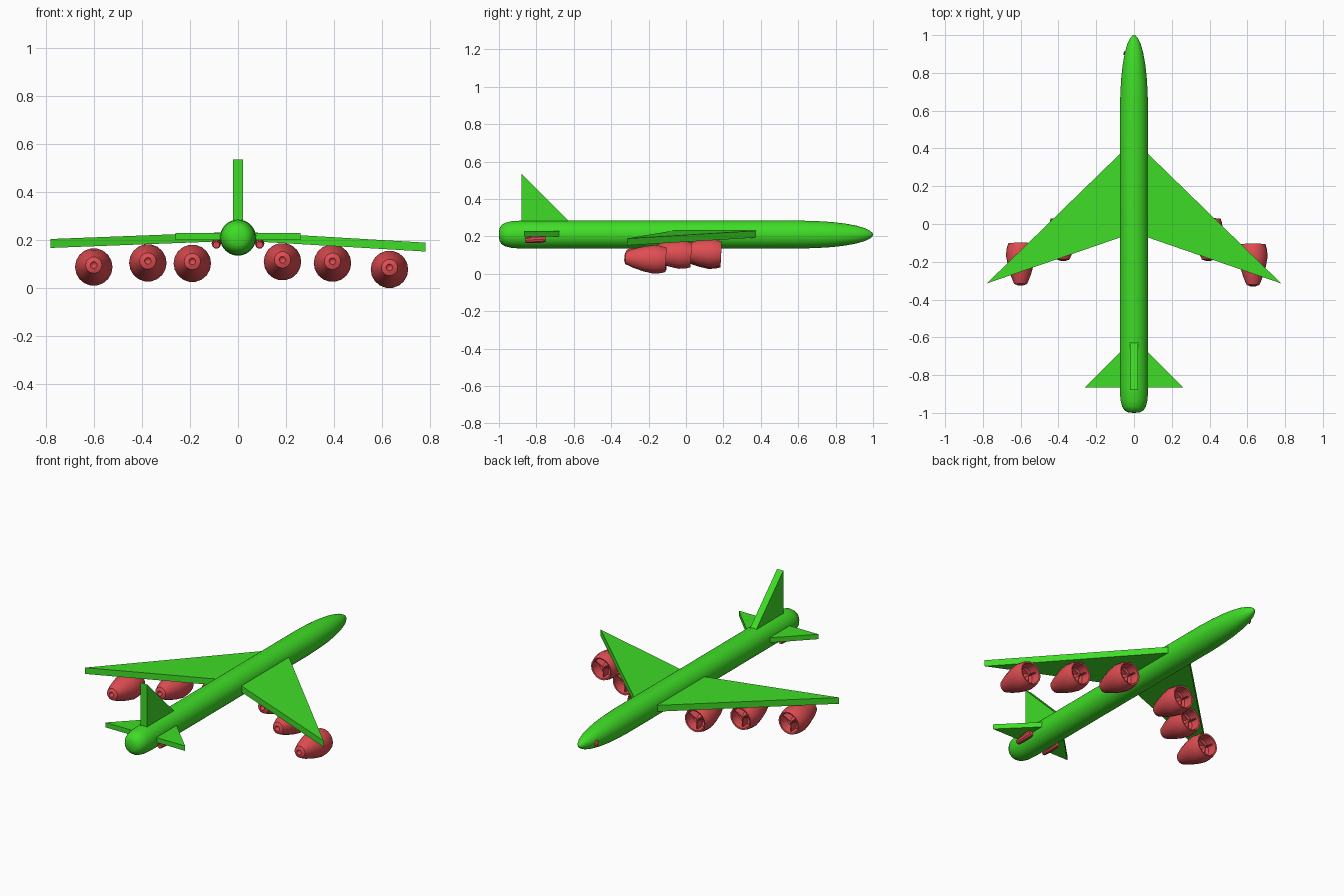
import bpy, bmesh, math
from mathutils import Matrix, Vector

if "Cube" in bpy.data.objects:
    bpy.data.objects.remove(bpy.data.objects["Cube"])


def material(name, rgb):
    m = bpy.data.materials.new(name)
    m.diffuse_color = (*rgb, 1)
    m.use_nodes = True
    m.node_tree.nodes["Principled BSDF"].inputs["Base Color"].default_value = m.diffuse_color
    return m


GREEN = material("bright green", (0.05, 0.72, 0.02))
RED = material("soft red", (0.74, 0.075, 0.085))


def finish(bm, name, mat, smooth=None):
    bmesh.ops.remove_doubles(bm, verts=bm.verts, dist=1e-5)
    bmesh.ops.recalc_face_normals(bm, faces=bm.faces)
    me = bpy.data.meshes.new(name)
    bm.to_mesh(me)
    bm.free()
    me.materials.append(mat)
    ob = bpy.data.objects.new(name, me)
    bpy.context.collection.objects.link(ob)
    if smooth:
        bpy.ops.object.select_all(action='DESELECT')
        bpy.context.view_layer.objects.active = ob
        ob.select_set(True)
        bpy.ops.object.shade_smooth_by_angle(angle=math.radians(smooth))
    return ob


def lathe(bm, profile, sides):
    """Spin (y, radius) points around the y axis."""
    rings = []
    for y, r in profile:
        rings.append([bm.verts.new((r * math.cos(2 * math.pi * i / sides), y,
                                    r * math.sin(2 * math.pi * i / sides)))
                      for i in range(sides)] if r > 0 else [bm.verts.new((0, y, 0))])
    for a, b in zip(rings, rings[1:]):
        for i in range(sides):
            j = (i + 1) % sides
            quad = [a[i % len(a)], a[j % len(a)], b[j % len(b)], b[i % len(b)]]
            bm.faces.new(list(dict.fromkeys(quad)))


def slab(name, points, offset, mat=GREEN):
    """Flat polygon extruded by an offset vector."""
    bm = bmesh.new()
    lo = [bm.verts.new(p) for p in points]
    hi = [bm.verts.new(Vector(p) + Vector(offset)) for p in points]
    bm.faces.new(lo)
    bm.faces.new(hi)
    n = len(lo)
    for i in range(n):
        bm.faces.new([lo[i], lo[(i + 1) % n], hi[(i + 1) % n], hi[i]])
    return finish(bm, name, mat)


# Fuselage: blunt tail, long pointed nose
bm = bmesh.new()
lathe(bm, [(-1, 0), (-0.998, 0.03), (-0.988, 0.049), (-0.967, 0.063), (-0.93, 0.072),
           (-0.87, 0.075), (0.6, 0.075), (0.7, 0.072), (0.78, 0.067), (0.85, 0.059),
           (0.91, 0.048), (0.955, 0.035), (0.985, 0.02), (0.997, 0.009), (1, 0)], 40)
fuselage = finish(bm, "fuselage", GREEN, 40)
fuselage.location.z = 0.21

# Swept wings and tailplanes
for side, s, tip_z in (("left", -1, 0.167), ("right", 1, 0.152)):
    slab(side + "_wing", [(s * 0.05, 0.395, 0.195), (s * 0.78, -0.315, tip_z),
                          (s * 0.05, -0.063, 0.195)], (0, 0, 0.037))
    slab(side + "_tailplane", [(s * 0.04, -0.645, 0.2), (s * 0.26, -0.865, 0.2),
                               (s * 0.04, -0.865, 0.2)], (0, 0, 0.029))

# Tail fin
slab("tail_fin", [(-0.02, -0.88, 0.26), (-0.02, -0.88, 0.535),
                  (-0.02, -0.625, 0.28), (-0.02, -0.625, 0.26)], (0.04, 0, 0))


# Engines: hollow intake at the front, nozzle cone at the rear
def engine(name, x, y, z):
    bm = bmesh.new()
    lathe(bm, [(-0.095, 0), (-0.115, 0.014), (-0.108, 0.034), (-0.065, 0.052),
               (-0.01, 0.068), (0.045, 0.078), (0.085, 0.073), (0.108, 0.066),
               (0.106, 0.058), (0.05, 0.056), (0.035, 0.022), (0.09, 0.006),
               (0.092, 0)], 18)
    # struts across the intake
    for k in range(3):
        m = (Matrix.Rotation(math.radians(90 + 120 * k), 4, 'Y')
             @ Matrix.Translation((0.031, 0.065, 0))
             @ Matrix.Diagonal((0.056, 0.05, 0.006, 1)))
        bmesh.ops.create_cube(bm, size=1, matrix=m)
    ob = finish(bm, name, RED, 30)
    ob.location = (x, y, z)
    ob.rotation_euler.x = math.radians(-3)


for place, spots in {
    "inner": ((-0.19, 0.08, 0.105), (0.185, 0.08, 0.112)),
    "middle": ((-0.375, -0.08, 0.107), (0.393, -0.08, 0.106)),
    "outer": ((-0.6, -0.21, 0.09), (0.63, -0.215, 0.08)),
}.items():
    for side, p in zip(("left", "right"), spots):
        engine(f"{side}_{place}_engine", *p)

# Small pods under the tailplanes
for side, s in (("left", -1), ("right", 1)):
    bm = bmesh.new()
    lathe(bm, [(-0.055, 0), (-0.055, 0.014), (-0.02, 0.018), (0.04, 0.02),
               (0.055, 0.015), (0.055, 0)], 10)
    ob = finish(bm, side + "_tail_pod", RED, 30)
    ob.location = (s * 0.09, -0.805, 0.183)
    ob.rotation_euler.x = math.radians(4)

# Small oval marker on the side of the nose
bm = bmesh.new()
bmesh.ops.create_uvsphere(bm, u_segments=12, v_segments=8, radius=1,
                          matrix=Matrix.Diagonal((0.006, 0.012, 0.02, 1)))
marker = finish(bm, "nose_marker", RED, 40)
marker.location = (-0.049, 0.905, 0.203)
marker.rotation_euler.z = math.radians(-16)
